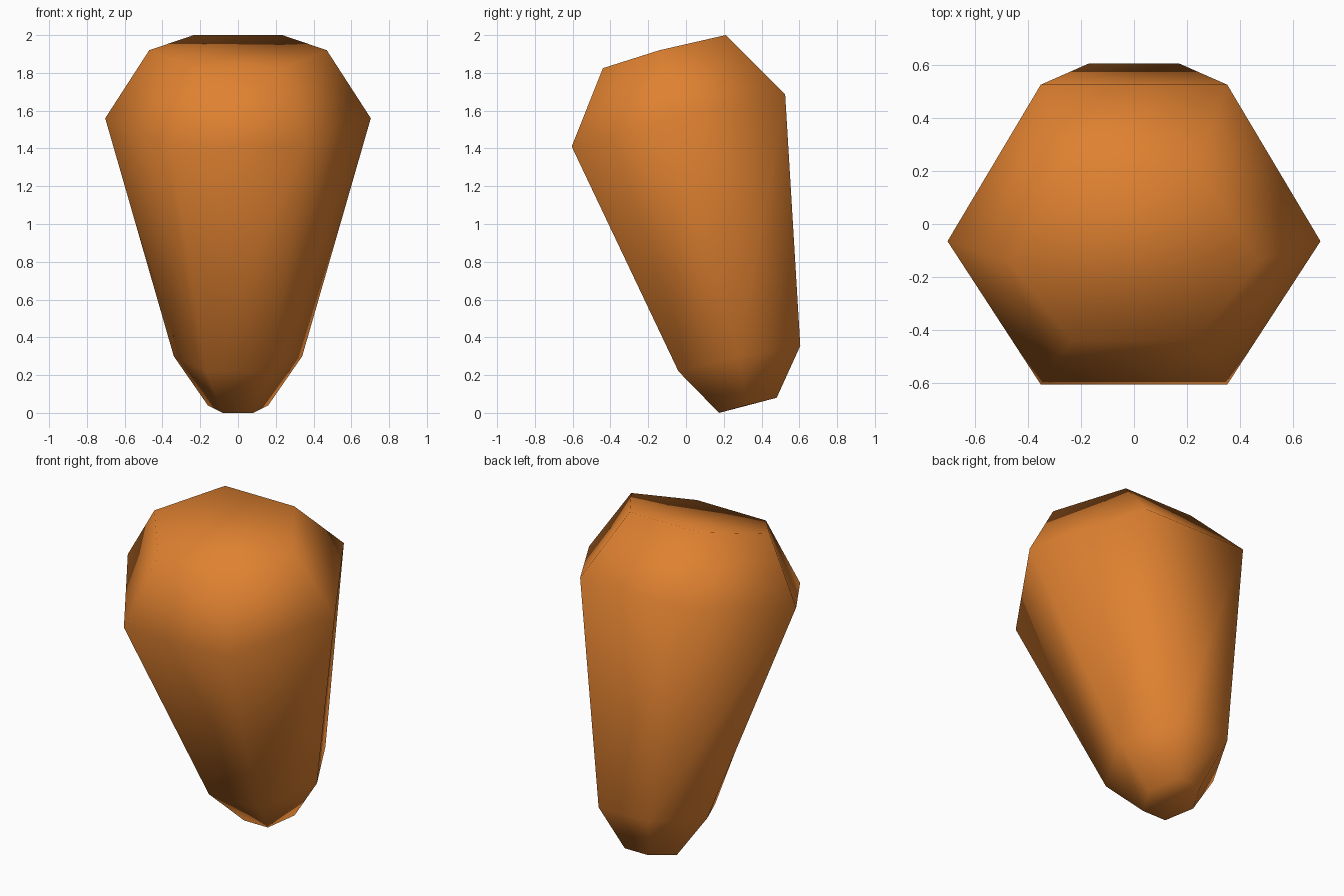
import bpy
import bmesh

cube = bpy.data.objects.get("Cube")
if cube:
    bpy.data.objects.remove(cube, do_unlink=True)

# One flat orange
orange = bpy.data.materials.new("orange")
orange.use_nodes = True
colour = (0.74, 0.22, 0.03, 1.0)
orange.diffuse_color = colour
orange.node_tree.nodes["Principled BSDF"].inputs["Base Color"].default_value = colour

# Tilted hexagonal rings, bottom to top:
# half width, then (y, z) of the front pair, side pair and back pair
rings = [
    (0.16, (0.175, 0.0), (0.32, 0.04), (0.48, 0.08)),
    (0.34, (-0.04, 0.22), (0.28, 0.30), (0.605, 0.355)),
    (0.703, (-0.605, 1.41), (-0.065, 1.56), (0.525, 1.685)),
    (0.47, (-0.44, 1.825), (-0.14, 1.92), (0.21, 2.0)),
]


def hexagon(bm, width, front, side, back):
    """Counter-clockwise loop seen from above, mirrored in x."""
    half = width / 2
    points = [(-half, *front), (half, *front), (width, *side),
              (half, *back), (-half, *back), (-width, *side)]
    return [bm.verts.new(p) for p in points]


# Body: bridge the rings and close both ends
bm = bmesh.new()
loops = [hexagon(bm, *ring) for ring in rings]
for low, high in zip(loops, loops[1:]):
    for i in range(len(low)):
        j = (i + 1) % len(low)
        bm.faces.new((low[i], low[j], high[j], high[i]))
bm.faces.new(list(reversed(loops[0])))
bm.faces.new(loops[-1])
bmesh.ops.recalc_face_normals(bm, faces=bm.faces[:])
for face in bm.faces:
    face.smooth = True

mesh = bpy.data.meshes.new("tapered_body")
bm.to_mesh(mesh)
bm.free()
mesh.materials.append(orange)
body = bpy.data.objects.new("tapered_body", mesh)
bpy.context.collection.objects.link(body)
